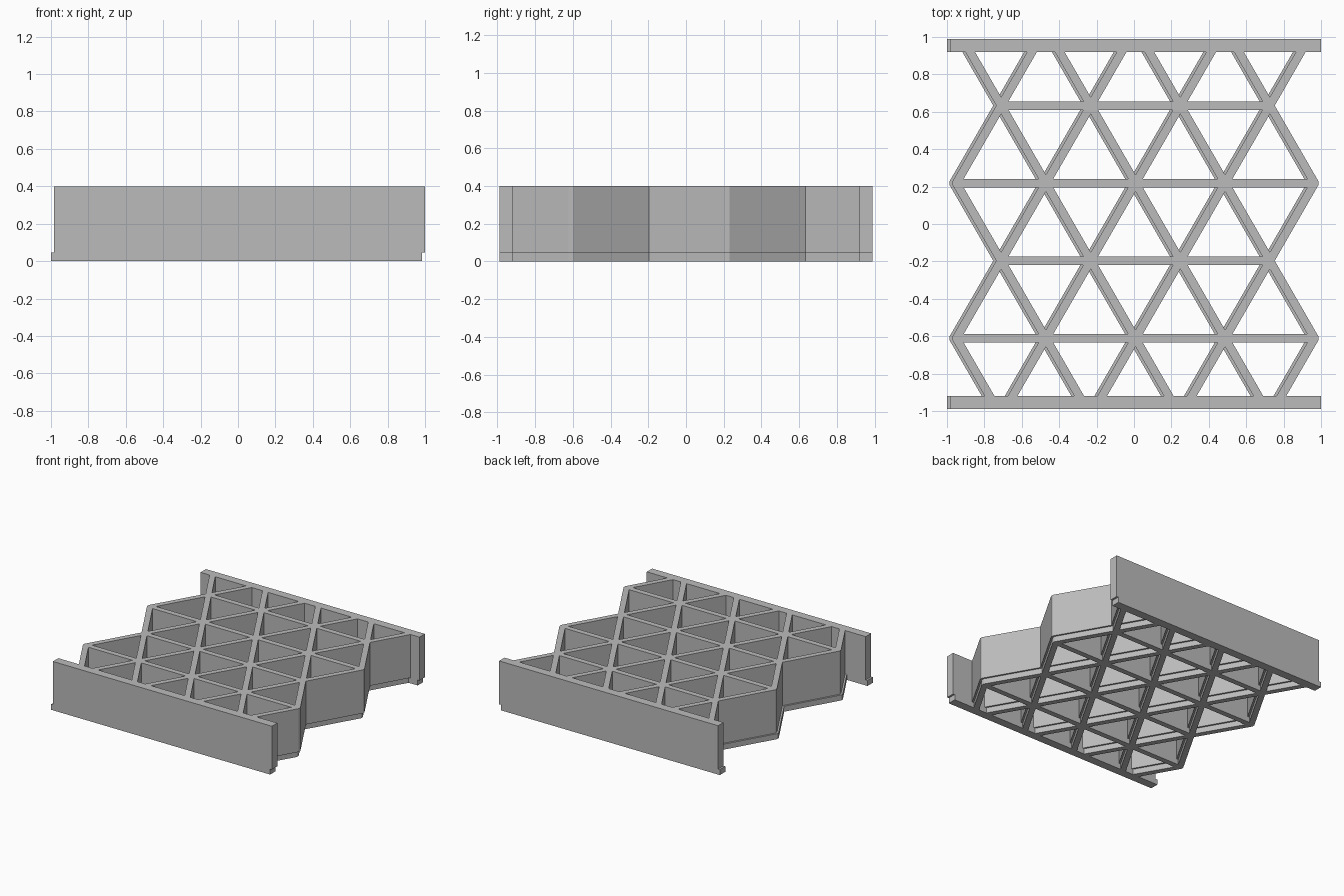
import bpy
import bmesh
from math import sqrt

# Remove the default cube
cube = bpy.data.objects.get("Cube")
if cube:
    bpy.data.objects.remove(cube, do_unlink=True)

SIDE = 0.479                 # lattice triangle side
ROW = SIDE * sqrt(3) / 2     # distance between lattice rows
HALF_BAR = 0.0225
RAIL_X, RAIL_IN, RAIL_OUT = 0.992, 0.92, 0.99
SHIFT = 0.008                # the two layers slide apart along x
LIP, HEIGHT = 0.045, 0.4

grey = bpy.data.materials.new("plain grey")
grey.use_nodes = True
colour = (0.5, 0.5, 0.5, 1)
grey.diffuse_color = colour
grey.node_tree.nodes["Principled BSDF"].inputs["Base Color"].default_value = colour


def row_y(k):
    return 0.011 + ROW * (k - 2.5)


def row_nodes(k):
    count = 5 if k % 2 else 4
    return [((i - (count - 1) / 2) * SIDE, row_y(k)) for i in range(count)]


def clip(points, sign):
    """Keep the part of a polygon inside one end rail."""
    result = []
    for a, b in zip(points, points[1:] + points[:1]):
        da, db = RAIL_IN - sign * a[1], RAIL_IN - sign * b[1]
        if da >= 0:
            result.append(a)
        if da * db < 0:
            t = da / (da - db)
            result.append((a[0] + t * (b[0] - a[0]), a[1] + t * (b[1] - a[1])))
    return result


def openings():
    """Triangular openings, cut short where they meet the rails."""
    scale = 1 - HALF_BAR * 3 / ROW
    shapes = []
    for k in range(5):
        for base, apex in ((k, k + 1), (k + 1, k)):
            for a, b in zip(row_nodes(base), row_nodes(base)[1:]):
                tri = [a, b, ((a[0] + b[0]) / 2, row_y(apex))]
                cx, cy = (sum(p[i] for p in tri) / 3 for i in (0, 1))
                tri = [(cx + (x - cx) * scale, cy + (y - cy) * scale) for x, y in tri]
                shapes.append(clip(clip(tri, 1), -1))
    return shapes


def outline():
    """Zigzag sides between two straight rails."""
    miter = HALF_BAR * 2 / sqrt(3)
    wide, narrow = SIDE * 2, SIDE * 1.5
    side = [(RAIL_X, -RAIL_OUT), (RAIL_X, -RAIL_IN),
            (wide + miter - (RAIL_IN + row_y(1)) / sqrt(3), -RAIL_IN)]
    for k in range(1, 5):
        if k % 2:      # blunt outer corner
            x = wide + HALF_BAR * sqrt(3) / 2
            side += [(x, row_y(k) - HALF_BAR / 2), (x, row_y(k) + HALF_BAR / 2)]
        else:          # sharp inner corner
            side.append((narrow + miter, row_y(k)))
    side += [(narrow + miter + (RAIL_IN - row_y(4)) / sqrt(3), RAIL_IN),
             (RAIL_X, RAIL_IN), (RAIL_X, RAIL_OUT)]
    return side + [(-x, y) for x, y in reversed(side)]


def layer(name, bottom, top, shift):
    """Extrude the lattice profile into one flat-shaded layer."""
    curve = bpy.data.curves.new(name, "CURVE")
    curve.dimensions = "2D"
    curve.fill_mode = "BOTH"
    curve.extrude = (top - bottom) / 2
    for points in [outline()] + openings():
        spline = curve.splines.new("POLY")
        spline.points.add(len(points) - 1)
        for point, (x, y) in zip(spline.points, points):
            point.co = (x + shift, y, 0, 1)
        spline.use_cyclic_u = True
    obj = bpy.data.objects.new(name, curve)
    bpy.context.collection.objects.link(obj)
    obj.location.z = (bottom + top) / 2
    bpy.ops.object.select_all(action="DESELECT")
    obj.select_set(True)
    bpy.context.view_layer.objects.active = obj
    bpy.ops.object.convert(target="MESH")
    obj = bpy.context.view_layer.objects.active
    obj.name = name
    bm = bmesh.new()
    bm.from_mesh(obj.data)
    bmesh.ops.remove_doubles(bm, verts=bm.verts, dist=0.0001)
    bmesh.ops.recalc_face_normals(bm, faces=bm.faces)
    for face in bm.faces:
        face.smooth = False
    bm.to_mesh(obj.data)
    bm.free()
    obj.data.materials.clear()
    obj.data.materials.append(grey)


# Thin lower lip and tall upper grid
layer("lower_lip_lattice", 0, LIP, -SHIFT)
layer("upper_lattice", LIP, HEIGHT, SHIFT)
